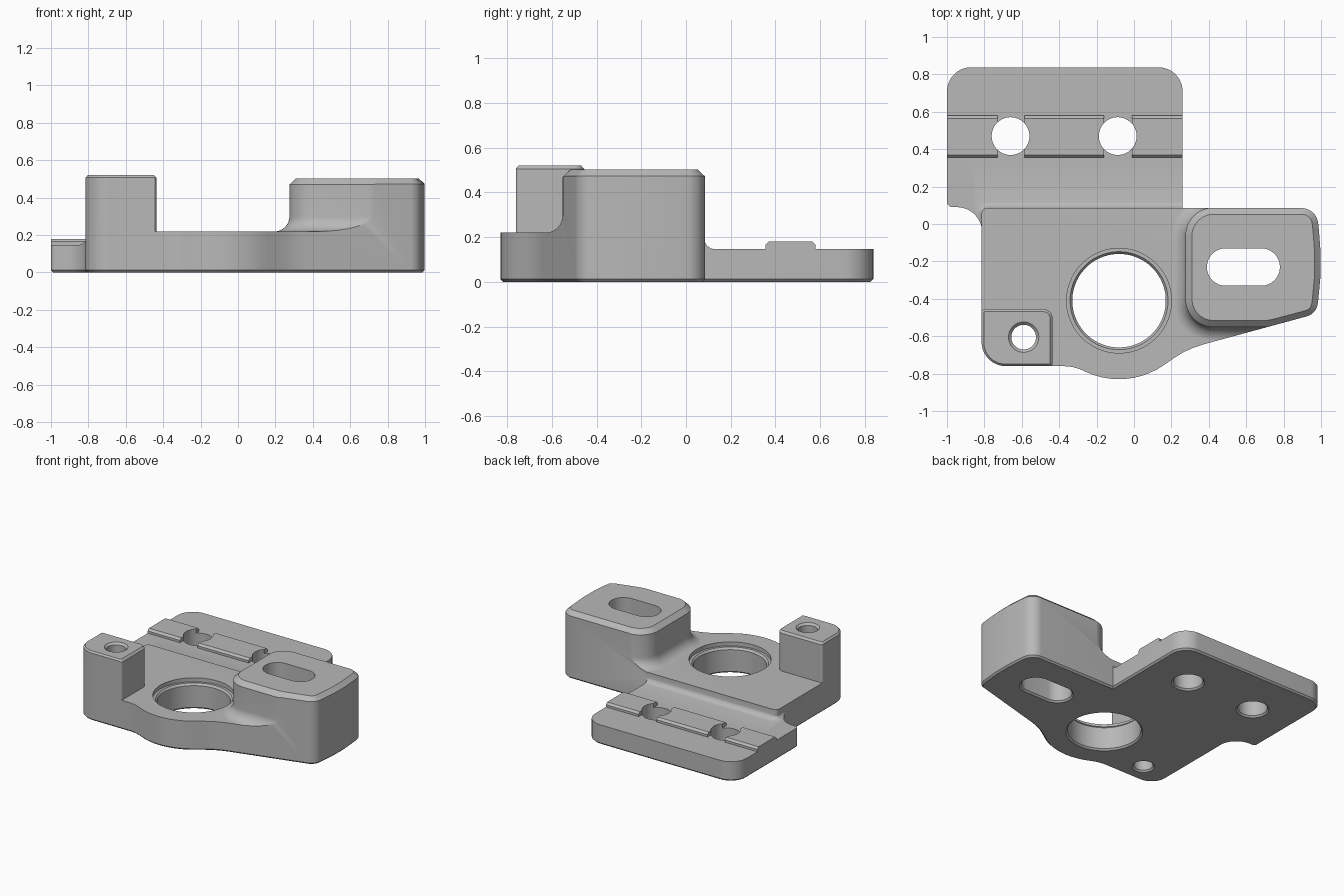
import bpy, bmesh, math
from mathutils import Vector

cube = bpy.data.objects.get("Cube")
if cube:
    bpy.data.objects.remove(cube, do_unlink=True)

grey = bpy.data.materials.new("machined_grey")
grey.use_nodes = True
colour = (0.48, 0.48, 0.48, 1)
grey.diffuse_color = colour
grey.node_tree.nodes["Principled BSDF"].inputs["Base Color"].default_value = colour


def rounded(corners):
    """Counter-clockwise outline from (x, y, radius) corners."""
    pts, n = [], len(corners)
    for i, (x, y, r) in enumerate(corners):
        p = Vector((x, y))
        a = (Vector(corners[i - 1][:2]) - p).normalized()
        b = (Vector(corners[(i + 1) % n][:2]) - p).normalized()
        if r == 0:
            pts.append(p)
            continue
        half = a.angle(b) / 2
        centre = p + (a + b).normalized() * r / math.sin(half)
        reach = r / math.tan(half)
        u, v = p + a * reach - centre, p + b * reach - centre
        start = math.atan2(u.y, u.x)
        turn = math.atan2(u.x * v.y - u.y * v.x, u.dot(v))
        steps = max(3, int(abs(turn) / 0.1))
        for k in range(steps + 1):
            t = start + turn * k / steps
            pts.append(centre + Vector((math.cos(t), math.sin(t))) * r)
    return pts


def slot(x, y, r, half=0.0, n=64):
    """Round outline, or a long hole when half is above zero."""
    pts = []
    for k in range(n):
        t = 2 * math.pi * (k + 0.5) / n
        shift = math.copysign(half, math.cos(t))
        pts.append(Vector((x + shift + r * math.cos(t), y + r * math.sin(t))))
    return pts


def loft(name, outline, levels, along_x=False):
    """Solid from an outline, with (outward offset, height) levels."""
    n = len(outline)
    miters = []
    for i, p in enumerate(outline):
        d1 = (p - outline[i - 1]).normalized()
        d2 = (outline[(i + 1) % n] - p).normalized()
        n1, n2 = Vector((d1.y, -d1.x)), Vector((d2.y, -d2.x))
        miters.append((n1 + n2) / (1 + n1.dot(n2)))
    bm = bmesh.new()
    rings = []
    for off, h in levels:
        ring = []
        for p, m in zip(outline, miters):
            q = p + m * off
            ring.append(bm.verts.new((h, q.x, q.y) if along_x else (q.x, q.y, h)))
        rings.append(ring)
    for lo, hi in zip(rings, rings[1:]):
        for i in range(n):
            j = (i + 1) % n
            bm.faces.new((lo[i], lo[j], hi[j], hi[i]))
    bm.faces.new(rings[0][::-1])
    bm.faces.new(rings[-1])
    mesh = bpy.data.meshes.new(name)
    bm.to_mesh(mesh)
    bm.free()
    mesh.materials.append(grey)
    obj = bpy.data.objects.new(name, mesh)
    bpy.context.collection.objects.link(obj)
    return obj


def combine(target, tool, operation):
    mod = target.modifiers.new("combine", 'BOOLEAN')
    mod.operation, mod.object, mod.solver = operation, tool, 'EXACT'
    bpy.context.view_layer.objects.active = target
    bpy.ops.object.modifier_apply(modifier=mod.name)
    bpy.data.objects.remove(tool, do_unlink=True)


def cove(r, z):
    """Concave fillet levels rising from height z."""
    angles = [math.pi / 2 * k / 8 for k in range(9)]
    return [(r * (1 - math.sin(t)), z + r * (1 - math.cos(t))) for t in angles]


def box(x0, x1, y0, y1):
    return rounded([(x0, y0, 0), (x1, y0, 0), (x1, y1, 0), (x0, y1, 0)])


edge = [(-0.012, 0), (0, 0.012)]    # bevel around the underside

# Main plate with the raised slotted block and the corner post
bracket = loft("bracket", box(-1.2, 1.2, -1.2, 1.2), [(0, -0.1), (0, 0.22)])
block = loft("slotted_block", rounded([
    (0.275, -0.55, 0.15), (0.72, -0.552, 0.3), (0.978, -0.483, 0.08),
    (1.014, -0.22, 1.5), (0.978, 0.087, 0.09), (0.275, 0.087, 0.15)]),
    [(0.08, 0.1)] + cove(0.08, 0.219) + [(0, 0.47), (-0.035, 0.503)])
post = loft("corner_post", rounded([
    (-0.817, -0.763, 0.13), (-0.435, -0.763, 0.02),
    (-0.435, -0.455, 0.05), (-0.817, -0.455, 0.02)]),
    [(0, 0.1), (0, 0.505), (-0.014, 0.52)])
combine(bracket, block, 'UNION')
combine(bracket, post, 'UNION')
silhouette = loft("plate_outline", rounded([
    (-0.815, -0.76, 0.13), (-0.323, -0.76, 0.25), (-0.038, -0.893, 0.42),
    (0.285, -0.667, 0.5), (0.975, -0.48, 0.08), (1.011, -0.22, 1.5),
    (0.975, 0.085, 0.09), (-0.815, 0.085, 0.03)]), edge + [(0, 0.7)])
combine(bracket, silhouette, 'INTERSECT')

# Rear flange: slab, fillet against the plate, and the broken rail
flange = loft("rear_flange", box(-1.2, 1.2, -1, 1.2), [(0, -0.1), (0, 0.148)])
skirt = loft("flange_fillet", rounded([
    (-0.81, -0.6, 0), (0.6, -0.6, 0), (0.6, 0.083, 0), (-0.81, 0.083, 0.03)]),
    [(0.045, 0.1)] + cove(0.045, 0.147) + [(0, 0.205)])
combine(flange, skirt, 'UNION')
rail = [(0.355, 0.1), (0.58, 0.1), (0.58, 0.165), (0.565, 0.18), (0.37, 0.18), (0.355, 0.165)]
for x0, x1 in ((-1.1, -0.73), (-0.585, -0.16), (-0.012, 0.4)):
    piece = loft("rail", [Vector(p) for p in rail], [(0, x0), (0, x1)], along_x=True)
    combine(flange, piece, 'UNION')
silhouette = loft("flange_outline", rounded([
    (-1, 0.09, 0.03), (-0.812, 0.09, 0.135), (-0.812, -0.08, 0), (-0.5, -0.2, 0),
    (0.26, -0.2, 0), (0.26, 0.838, 0.13), (-1, 0.838, 0.13)]), edge + [(0, 0.5)])
combine(flange, silhouette, 'INTERSECT')
combine(bracket, flange, 'UNION')

# Holes, each with a bevelled lower rim
rim = [(0.022, -0.01), (0, 0.012)]
holes = [
    (slot(-0.08, -0.41, 0.25), [(0, 0.175), (0.012, 0.19), (0.03, 0.19), (0.03, 0.3)]),
    (slot(0.585, -0.23, 0.1, 0.095), [(0, 0.7)]),
    (slot(-0.59, -0.605, 0.066), [(0, 0.505), (0.03, 0.535)]),
    (slot(-0.66, 0.47, 0.101), [(0, 0.4)]),
    (slot(-0.087, 0.47, 0.101), [(0, 0.4)]),
]
for outline, upper in holes:
    combine(bracket, loft("hole_cutter", outline, rim + upper), 'DIFFERENCE')

# Smooth curved walls, keep the machined edges crisp
bpy.ops.object.select_all(action='DESELECT')
bracket.select_set(True)
bpy.context.view_layer.objects.active = bracket
bpy.ops.object.shade_smooth_by_angle(angle=math.radians(25))
